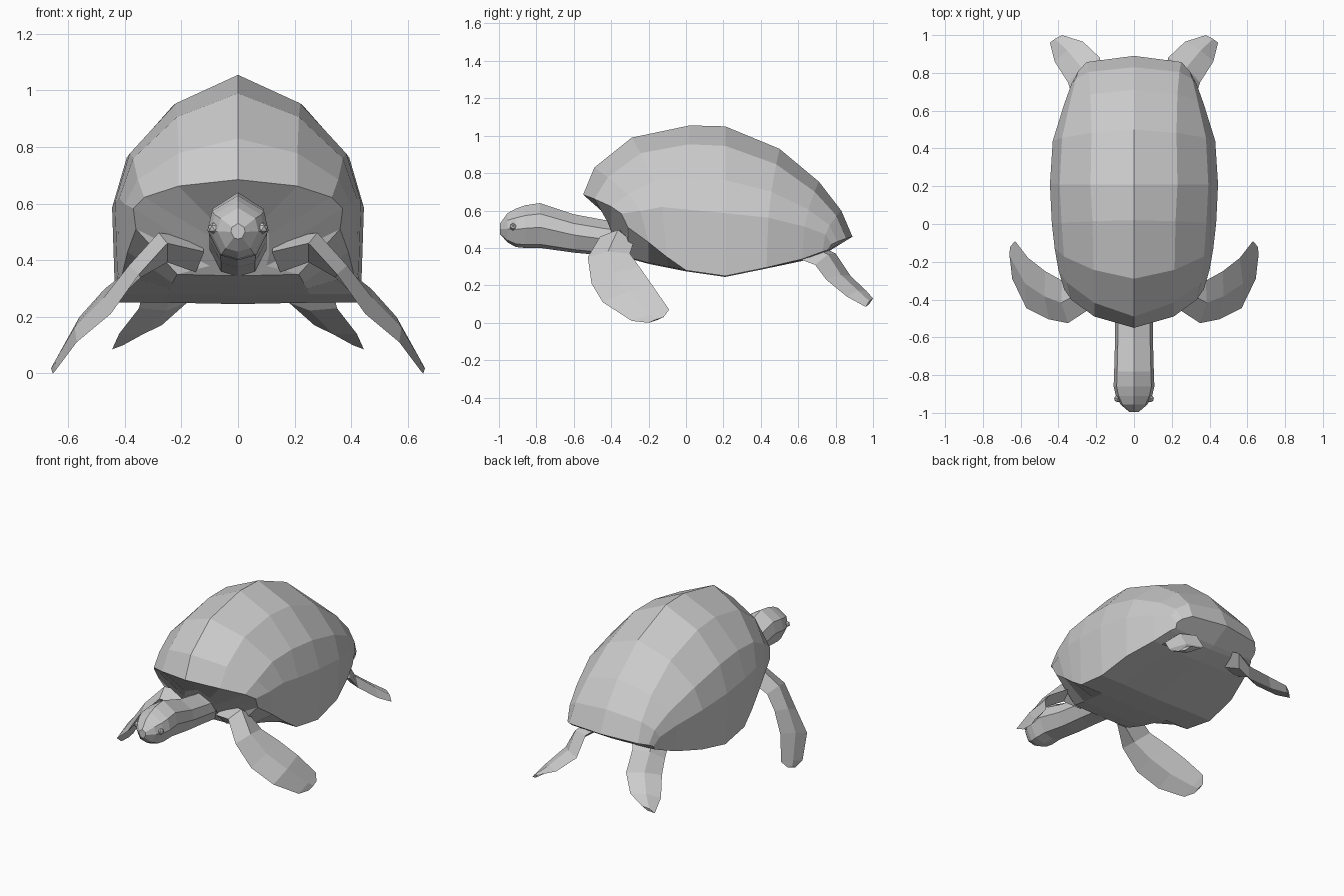
import bpy
import bmesh
from mathutils import Matrix, Vector

old = bpy.data.objects.get("Cube")
if old:
    bpy.data.objects.remove(old, do_unlink=True)

grey = bpy.data.materials.new("plain_grey")
grey.use_nodes = True
grey.diffuse_color = (0.6, 0.6, 0.6, 1)
grey.node_tree.nodes["Principled BSDF"].inputs["Base Color"].default_value = (0.6, 0.6, 0.6, 1)


def finish(name, bm):
    """Mirror the left half across x, clean up and make a flat shaded object."""
    bmesh.ops.mirror(bm, geom=bm.verts[:] + bm.edges[:] + bm.faces[:],
                     matrix=Matrix.Identity(4), merge_dist=0.001, axis='X')
    bmesh.ops.remove_doubles(bm, verts=bm.verts[:], dist=0.001)
    bmesh.ops.recalc_face_normals(bm, faces=bm.faces[:])
    mesh = bpy.data.meshes.new(name)
    bm.to_mesh(mesh)
    bm.free()
    mesh.materials.append(grey)
    obj = bpy.data.objects.new(name, mesh)
    bpy.context.collection.objects.link(obj)
    return obj


def loft(name, strips, closed=False):
    """Join neighbouring strips with quads and cap both ends."""
    bm = bmesh.new()
    rows = [[bm.verts.new(p) for p in strip] for strip in strips]
    count = len(rows[0])
    for a, b in zip(rows, rows[1:]):
        for i in range(count if closed else count - 1):
            j = (i + 1) % count
            bm.faces.new((a[i], a[j], b[j], b[i]))
    bm.faces.new(rows[0])
    bm.faces.new(rows[-1])
    return finish(name, bm)


# Shell: domed strips from the spine to the rim, then under the belly
def shell_strip(top_y, top_z, ridge, width, rim_y, rim_z, belly_z):
    xs = (0, ridge, ridge + 0.76 * (width - ridge), width, width * 0.975)
    along = (0, 0.25, 0.62, 0.85, 1)
    height = (1, 0.87, 0.64, 0.42, 0)
    strip = [(x, top_y + (rim_y - top_y) * s, rim_z + (top_z - rim_z) * h)
             for x, s, h in zip(xs, along, height)]
    return strip + [(width * 0.58, rim_y, belly_z), (0, rim_y, belly_z - 0.005)]


shell = [shell_strip(*s) for s in (
    (-0.55, 0.685, 0.21, 0.37, -0.31, 0.51, 0.35),
    (-0.49, 0.83, 0.21, 0.40, -0.20, 0.43, 0.32),
    (-0.29, 0.99, 0.215, 0.42, -0.10, 0.35, 0.30),
    (0.02, 1.055, 0.22, 0.435, 0.00, 0.28, 0.28),
    (0.21, 1.05, 0.23, 0.445, 0.21, 0.25, 0.25),
    (0.50, 0.93, 0.225, 0.43, 0.43, 0.295, 0.295),
    (0.71, 0.755, 0.23, 0.37, 0.62, 0.34, 0.335),
    (0.83, 0.60, 0.24, 0.33, 0.73, 0.38, 0.37),
    (0.89, 0.46, 0.25, 0.31, 0.76, 0.39, 0.385))]
# Recessed collar behind the front rim, where the neck comes out
collar = [(0, -0.42, 0.57), (0.09, -0.42, 0.54), (0.11, -0.40, 0.49),
          (0.11, -0.37, 0.42), (0.10, -0.34, 0.38)] + shell[0][5:]
loft("shell_and_belly", [collar] + shell)


# Head and neck: half rings along y
def neck_strip(y, top, bottom, width):
    return [(width * u, y, bottom + (top - bottom) * v)
            for u, v in ((0, 1), (0.85, 0.76), (1, 0.46), (0.6, 0.08), (0, 0))]


loft("head_and_neck", [neck_strip(*s) for s in (
    (-0.995, 0.53, 0.475, 0.025),
    (-0.955, 0.585, 0.43, 0.072),
    (-0.91, 0.61, 0.405, 0.096),
    (-0.86, 0.628, 0.40, 0.108),
    (-0.78, 0.64, 0.40, 0.105),
    (-0.60, 0.58, 0.375, 0.10),
    (-0.44, 0.55, 0.36, 0.10),
    (-0.28, 0.53, 0.34, 0.10))])

# Eyes: small flattened beads set into the sides of the head
bm = bmesh.new()
bmesh.ops.create_icosphere(bm, subdivisions=1, radius=0.02,
                           matrix=Matrix.Translation((0.087, -0.925, 0.513)))
finish("eyes", bm)


# Flippers: thin diamond sections between a leading and a trailing edge
def flipper(name, sections):
    edges = [(Vector(a), Vector(b), t) for a, b, t in sections]
    mids = [(a + b) / 2 for a, b, t in edges]
    rings = []
    for i, (a, b, t) in enumerate(edges):
        path = mids[min(i + 1, len(mids) - 1)] - mids[max(i - 1, 0)]
        n = (b - a).cross(path).normalized() * t
        rings.append((a, mids[i] + n, b, mids[i] - n))
    loft(name, rings, closed=True)


flipper("front_flippers", (
    ((0.12, -0.40, 0.43), (0.16, -0.24, 0.40), 0.06),
    ((0.25, -0.46, 0.46), (0.28, -0.28, 0.43), 0.055),
    ((0.35, -0.525, 0.35), (0.38, -0.30, 0.37), 0.03),
    ((0.45, -0.505, 0.21), (0.47, -0.25, 0.30), 0.02),
    ((0.57, -0.445, 0.11), (0.56, -0.18, 0.20), 0.015),
    ((0.645, -0.29, 0.01), (0.63, -0.09, 0.07), 0.01),
    ((0.655, -0.20, 0.00), (0.655, -0.12, 0.03), 0.006)))

flipper("rear_flippers", (
    ((0.12, 0.72, 0.41), (0.28, 0.58, 0.35), 0.04),
    ((0.17, 0.80, 0.37), (0.33, 0.69, 0.31), 0.035),
    ((0.18, 0.88, 0.25), (0.35, 0.75, 0.23), 0.025),
    ((0.27, 0.965, 0.17), (0.42, 0.86, 0.14), 0.02),
    ((0.38, 1.00, 0.13), (0.445, 0.96, 0.085), 0.01)))
